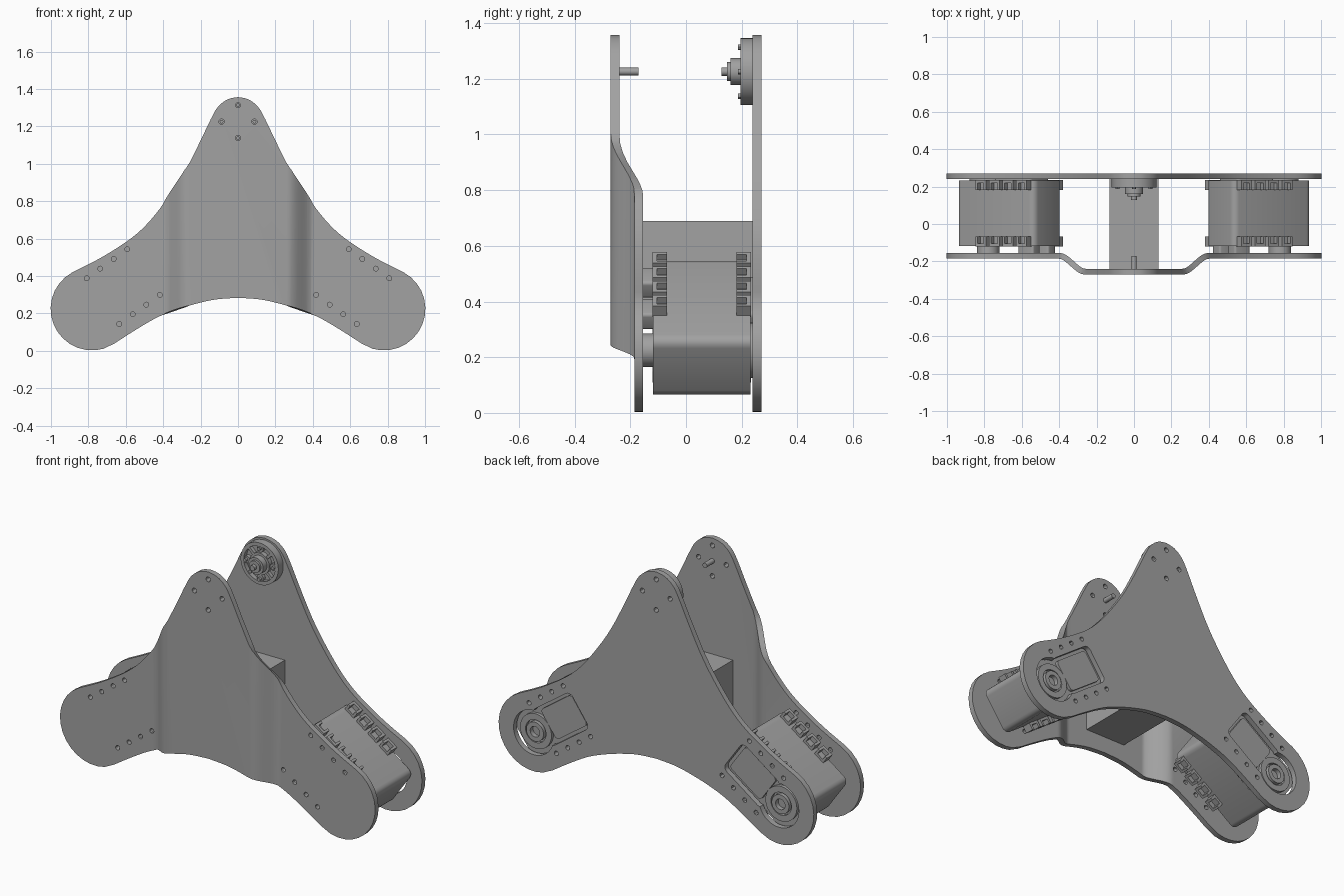
import bpy, bmesh, math
from mathutils import Matrix, Vector

if "Cube" in bpy.data.objects:
    bpy.data.objects.remove(bpy.data.objects["Cube"], do_unlink=True)

grey = bpy.data.materials.new("plain grey")
grey.use_nodes = True
grey.diffuse_color = (0.36, 0.36, 0.36, 1)
grey.node_tree.nodes["Principled BSDF"].inputs["Base Color"].default_value = (0.36, 0.36, 0.36, 1)

ARM = math.radians(35.5)      # downward tilt of both arms
LOBE = (0.78, 0.225)          # end-lobe centre
TIP = Matrix.Translation((0, 0, 1.226))
HOLES = [-0.338 + 0.089 * i for i in range(4)]


def arm(side):
    """Local axes: x outward along the arm, y back, z across the arm."""
    c, s = math.cos(ARM), math.sin(ARM)
    return Matrix(((side * c, 0, side * s, side * LOBE[0]), (0, 1, 0, 0),
                   (-s, 0, c, LOBE[1]), (0, 0, 0, 1)))


def finish(name, bm):
    bmesh.ops.recalc_face_normals(bm, faces=bm.faces)
    mesh = bpy.data.meshes.new(name)
    bm.to_mesh(mesh)
    bm.free()
    mesh.materials.append(grey)
    obj = bpy.data.objects.new(name, mesh)
    bpy.context.scene.collection.objects.link(obj)
    return obj


def box(bm, lo, hi, M=Matrix(), bevel=0.0):
    lo, hi = Vector(lo), Vector(hi)
    T = Matrix.Translation((lo + hi) / 2) @ Matrix.Diagonal((*(hi - lo), 1))
    vs = bmesh.ops.create_cube(bm, size=1, matrix=T)["verts"]
    edges = {e for v in vs for e in v.link_edges}
    if bevel:  # round only the edges that run front to back
        edges = [e for e in edges if abs(e.verts[0].co.y - e.verts[1].co.y) > 1e-4]
        out = bmesh.ops.bevel(bm, geom=edges, offset=bevel, segments=4,
                              profile=0.5, affect='EDGES')
        vs = list({v for v in vs if v.is_valid} | set(out["verts"]))
    bmesh.ops.transform(bm, matrix=M, verts=vs)


def lathe(bm, profile, M=Matrix(), centre=(0, 0), n=32):
    """Turn a closed (radius, y) profile round the y axis."""
    pts = [bm.verts.new((r, y, 0)) for r, y in profile]
    edges = [bm.edges.new((a, b)) for a, b in zip(pts, pts[1:])]
    if profile[0][0] > 0:
        edges.append(bm.edges.new((pts[-1], pts[0])))
    before = set(bm.verts) - set(pts)
    bmesh.ops.spin(bm, geom=pts + edges, cent=(0, 0, 0), axis=(0, 1, 0),
                   angle=math.tau, steps=n)
    new = [v for v in bm.verts if v not in before]
    bmesh.ops.remove_doubles(bm, verts=new, dist=1e-5)
    new = [v for v in bm.verts if v not in before]
    shift = Matrix.Translation((centre[0], 0, centre[1]))
    bmesh.ops.transform(bm, matrix=M @ shift, verts=new)


def cyl(bm, r, y0, y1, M=Matrix(), centre=(0, 0), n=24):
    lathe(bm, [(0, y0), (r, y0), (r, y1), (0, y1)], M, centre, n)


# ---- Three-lobed plates ----
def smooth_path(pts, steps=4):
    out = []
    for i in range(len(pts) - 1):
        p = [Vector(pts[max(0, min(len(pts) - 1, i + k))]) for k in (-1, 0, 1, 2)]
        for j in range(steps):
            t = j / steps
            out.append(0.5 * (2 * p[1] + (p[2] - p[0]) * t
                              + (2 * p[0] - 5 * p[1] + 4 * p[2] - p[3]) * t * t
                              + (3 * p[1] - p[0] - 3 * p[2] + p[3]) * t ** 3))
    return out


def outline():
    top = [(0, 1.357), (0.055, 1.345), (0.107, 1.305), (0.145, 1.24), (0.2, 1.125),
           (0.28, 0.967), (0.36, 0.84), (0.467, 0.7), (0.574, 0.6), (0.735, 0.497),
           (0.885, 0.421)]
    low = [(0.676, 0.029), (0.57, 0.098), (0.44, 0.175), (0.33, 0.22), (0.225, 0.252),
           (0.12, 0.275), (0, 0.284)]
    lobe = [Vector((LOBE[0] + 0.222 * math.cos(a), LOBE[1] + 0.222 * math.sin(a)))
            for a in (math.radians(62 - 12 * i) for i in range(15))]
    half = smooth_path(top) + lobe + smooth_path(low)[1:] + [Vector(low[-1])]
    return half + [Vector((-p.x, p.y)) for p in reversed(half[1:-1])]


def bend(x):
    t = max(0, min(1, (abs(x) - 0.26) / 0.14))
    return 0.085 * t * t * (3 - 2 * t)


def plate(name, y, bent, windows):
    bm = bmesh.new()
    bm.faces.new([bm.verts.new((p.x, y, p.y)) for p in outline()])
    for side in (-1, 1):
        for i in range(11):
            bmesh.ops.bisect_plane(bm, geom=bm.verts[:] + bm.edges[:] + bm.faces[:],
                                   plane_co=(side * (0.26 + 0.014 * i), 0, 0),
                                   plane_no=(1, 0, 0))
    if bent:
        for v in bm.verts:
            v.co.y += bend(v.co.x)
    obj = finish(name, bm)
    thick = obj.modifiers.new("thickness", 'SOLIDIFY')
    thick.thickness, thick.offset, thick.use_even_offset = 0.031, 0, True

    # Screw holes, plus keyhole windows for the motors
    cut = bmesh.new()
    for k in range(4):
        a = k * math.pi / 2
        cyl(cut, 0.014, -0.5, 0.5, TIP, (0.088 * math.cos(a), 0.088 * math.sin(a)), 12)
    for side in (-1, 1):
        for u in HOLES:
            for v in (-0.15, 0.15):
                cyl(cut, 0.013, -0.5, 0.5, arm(side), (u, v), 12)
        if windows:
            cyl(cut, 0.127, 0.1, 0.4, arm(side), n=40)
            box(cut, (-0.36, 0.12, -0.108), (-0.06, 0.38, 0.108), arm(side), 0.03)
    cutter = finish("cutter", cut)
    cutter.hide_render = True
    mod = obj.modifiers.new("holes", 'BOOLEAN')
    mod.object, mod.solver, mod.use_self = cutter, 'EXACT', True
    graph = bpy.context.evaluated_depsgraph_get()
    mesh = bpy.data.meshes.new_from_object(obj.evaluated_get(graph))
    obj.modifiers.clear()
    obj.data = mesh
    bpy.data.objects.remove(cutter, do_unlink=True)


plate("front_plate", -0.255, True, False)
plate("back_plate", 0.255, False, True)

# ---- Central spacer block ----
bm = bmesh.new()
box(bm, (-0.13, -0.24, 0.38), (0.13, 0.24, 0.69))
finish("spacer_block", bm)

# ---- Pivot pin and wheel hub at the tip ----
bm = bmesh.new()
cyl(bm, 0.014, -0.25, -0.17, TIP, n=16)
finish("pivot_pin", bm)

bm = bmesh.new()
lathe(bm, [(0, 0.24), (0.12, 0.24), (0.12, 0.195), (0.1, 0.195), (0.1, 0.22),
           (0.062, 0.22), (0.062, 0.195), (0.048, 0.195), (0.048, 0.16), (0.034, 0.16),
           (0.034, 0.148), (0.015, 0.148), (0.015, 0.128), (0, 0.128)], TIP, n=40)
for k in range(4):
    turn = TIP @ Matrix.Rotation(k * math.pi / 2, 4, 'Y')
    cyl(bm, 0.02, 0.2, 0.225, turn, (0.084, 0), 16)
    cyl(bm, 0.01, 0.186, 0.21, turn, (0.088, 0), 12)
    box(bm, (0.055, 0.2, -0.008), (0.105, 0.225, 0.008),
        turn @ Matrix.Rotation(math.pi / 4, 4, 'Y'))
finish("wheel_hub", bm)

# ---- Motors, one in each arm ----
for side, label in ((1, "left"), (-1, "right")):
    M = arm(side)
    bm = bmesh.new()
    box(bm, (-0.394, -0.118, -0.128), (0.118, 0.232, 0.128), M, 0.035)
    box(bm, (-0.34, 0.22, -0.09), (-0.1, 0.25, 0.09), M, 0.02)
    finish(label + "_motor_body", bm)

    bm = bmesh.new()
    cyl(bm, 0.06, -0.158, -0.11, M)
    lathe(bm, [(0.065, 0.225), (0.1, 0.225), (0.1, 0.25), (0.065, 0.25)], M)
    lathe(bm, [(0.03, 0.225), (0.055, 0.225), (0.055, 0.258), (0.03, 0.258)], M)
    finish(label + "_motor_horns", bm)

    bm = bmesh.new()
    for v in (-0.07, 0.07):
        box(bm, (-0.37, -0.158, v - 0.035), (-0.27, -0.11, v + 0.035), M, 0.012)
    finish(label + "_cable_sockets", bm)

    # Slotted screw lugs along both edges, front and back
    bm = bmesh.new()
    for u in HOLES:
        for s in (-1, 1):
            for y, d in ((-0.12, 1), (0.234, -1)):
                def lug(u0, u1, y0, y1, v1):
                    ys = sorted((y + d * y0, y + d * y1))
                    vs = sorted((s * 0.12, s * v1))
                    box(bm, (u + u0, ys[0], vs[0]), (u + u1, ys[1], vs[1]), M)
                lug(-0.034, 0.034, 0, 0.016, 0.168)
                lug(-0.034, -0.02, 0.016, 0.052, 0.168)
                lug(0.02, 0.034, 0.016, 0.052, 0.168)
                lug(-0.02, 0.02, 0.016, 0.052, 0.142)
    finish(label + "_screw_lugs", bm)

# Smooth the curved surfaces and keep the edges crisp
bpy.ops.object.select_all(action='DESELECT')
for obj in bpy.context.scene.objects:
    if obj.type == 'MESH':
        obj.select_set(True)
        bpy.context.view_layer.objects.active = obj
bpy.ops.object.shade_smooth_by_angle(angle=math.radians(30))
